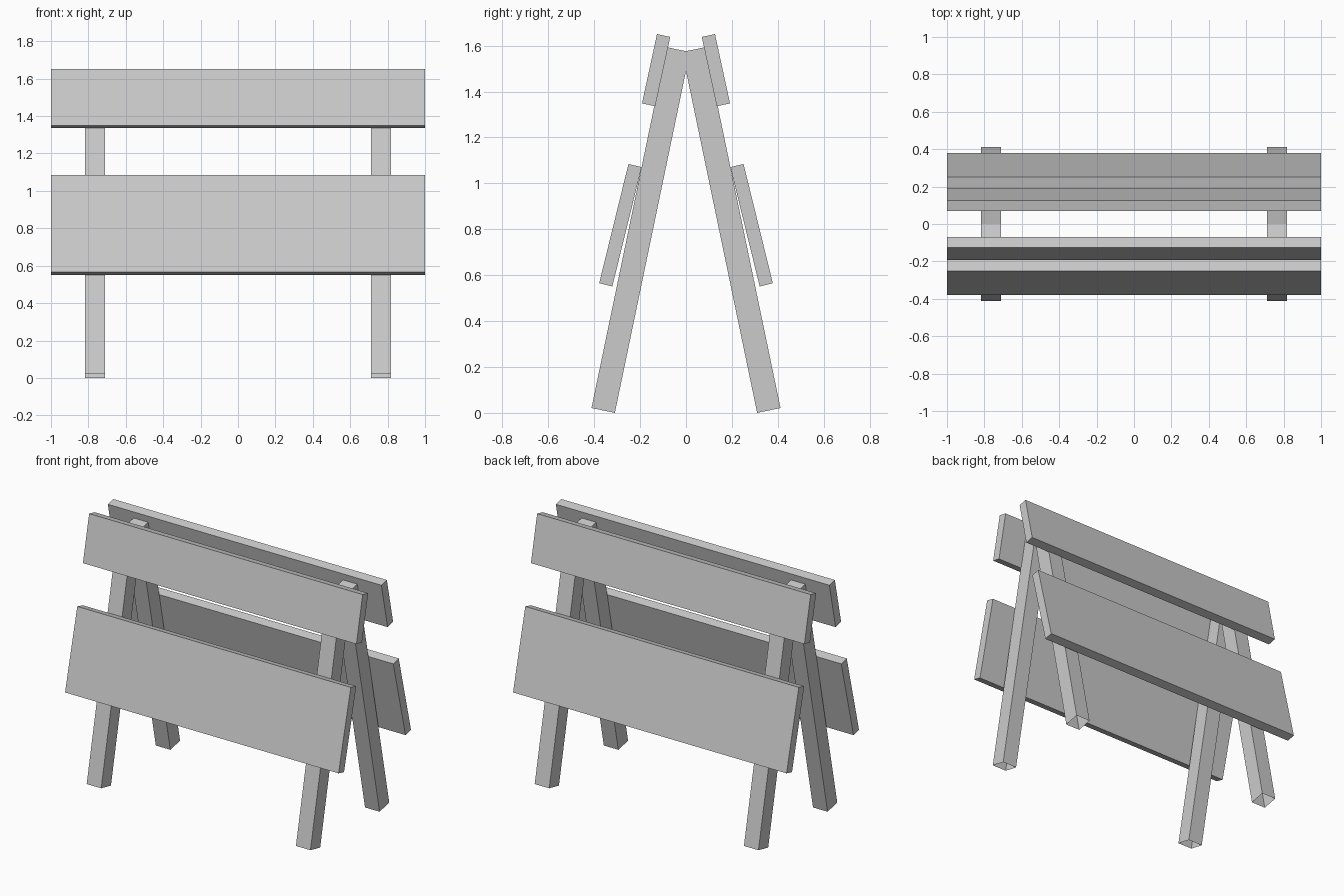
import bpy, bmesh
from math import radians
from mathutils import Matrix, Vector

cube = bpy.data.objects.get("Cube")
if cube:
    bpy.data.objects.remove(cube, do_unlink=True)

grey = bpy.data.materials.new("light grey")
grey.use_nodes = True
colour = (0.6, 0.6, 0.6, 1)
grey.diffuse_color = colour
grey.node_tree.nodes["Principled BSDF"].inputs["Base Color"].default_value = colour


def slanted_beam(name, x, width, corner, thick, length, lean, side, open_foot=False):
    """Box leaning toward the ridge; corner is its lower inner edge (y, z)."""
    bm = bmesh.new()
    bmesh.ops.create_cube(bm, size=1)
    bmesh.ops.translate(bm, verts=bm.verts, vec=(0, 0.5, 0.5))
    bmesh.ops.scale(bm, verts=bm.verts, vec=(width, thick, length))
    if open_foot:
        foot = [f for f in bm.faces if f.normal.z < -0.9]
        bmesh.ops.delete(bm, geom=foot, context='FACES_ONLY')
    bmesh.ops.rotate(bm, verts=bm.verts, cent=(0, 0, 0),
                     matrix=Matrix.Rotation(radians(lean), 3, 'X'))
    bmesh.ops.translate(bm, verts=bm.verts, vec=(x, *corner))
    # The front half is the back half turned about the vertical axis
    if side < 0:
        bmesh.ops.rotate(bm, verts=bm.verts, cent=Vector((x, 0, 0)),
                         matrix=Matrix.Rotation(radians(180), 3, 'Z'))
    mesh = bpy.data.meshes.new(name)
    bm.to_mesh(mesh)
    bm.free()
    mesh.materials.append(grey)
    obj = bpy.data.objects.new(name, mesh)
    bpy.context.collection.objects.link(obj)


for side, place in ((-1, "front"), (1, "back")):
    # Legs: hollow posts, open at the foot, crossing at the ridge
    for x, hand in ((-0.765, "right"), (0.765, "left")):
        slanted_beam(f"{place}_{hand}_leg", x, 0.106, (0.31, 0.0),
                     0.104, 1.606, 11.75, side, open_foot=True)
    # Boards spanning the legs
    slanted_beam(f"{place}_upper_board", 0, 2, (0.134, 1.336), 0.059, 0.309, 12.2, side)
    slanted_beam(f"{place}_lower_board", 0, 2, (0.321, 0.551), 0.059, 0.535, 13.8, side)
